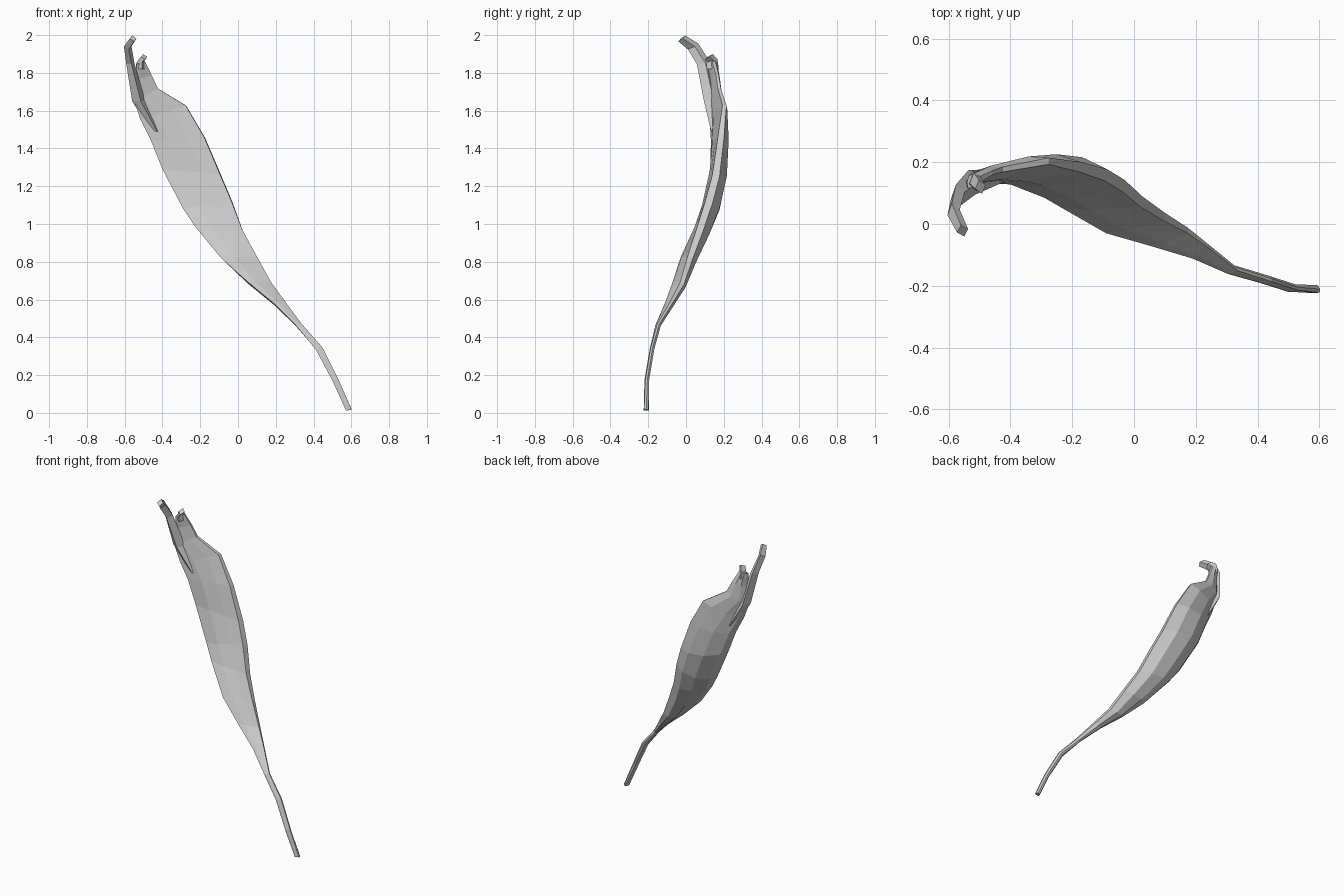
import bpy, bmesh
from mathutils import Vector as V


def loft(name, rings):
    """Skin a list of equal-length point rings and cap both ends."""
    bm = bmesh.new()
    vs = [[bm.verts.new(p) for p in r] for r in rings]
    for a, b in zip(vs, vs[1:]):
        n = len(a)
        for i in range(n):
            j = (i + 1) % n
            bm.faces.new((a[i], a[j], b[j], b[i]))
    bm.faces.new(vs[0][::-1])
    bm.faces.new(vs[-1])
    bmesh.ops.recalc_face_normals(bm, faces=bm.faces)
    me = bpy.data.meshes.new(name)
    bm.to_mesh(me)
    bm.free()
    ob = bpy.data.objects.new(name, me)
    bpy.context.collection.objects.link(ob)
    return ob


# Muscle belly with its lower tendon: (outer edge, inner edge, thickness)
sections = [
    ((.572, -.222, .012), (.602, -.222, .018), .025),
    ((.500, -.220, .170), (.532, -.214, .180), .022),
    ((.412, -.192, .335), (.446, -.186, .350), .022),
    ((.305, -.162, .465), (.335, -.150, .475), .024),
    ((.190, -.112, .580), (.248, -.080, .595), .035),
    ((.050, -.070, .695), (.180, -.030, .690), .050),
    ((-.09, -.030, .820), (.105, .010, .830), .065),
    ((-.23, .050, .990), (.030, .055, .970), .080),
    ((-.29, .085, 1.08), (-.030, .105, 1.13), .088),
    ((-.40, .128, 1.29), (-.085, .140, 1.26), .085),
    ((-.46, .132, 1.44), (-.170, .170, 1.46), .070),
    ((-.515, .125, 1.55), (-.270, .195, 1.63), .045),
    ((-.55, .120, 1.65), (-.420, .170, 1.72), .035),
    ((-.545, .125, 1.76), (-.455, .160, 1.79), .030),
    ((-.537, .115, 1.845), (-.490, .140, 1.86), .036),
]
# (position across the section, depth): front side, then back side
profile = [(0, 0), (.33, -.08), (.68, -.04), (.97, 0),
           (1, .45), (.75, .95), (.40, 1), (.10, .5)]
mids = [(V(a) + V(b)) / 2 for a, b, t in sections]
rings = []
for k, (a, b, t) in enumerate(sections):
    a, b = V(a), V(b)
    axis = mids[min(k + 1, len(mids) - 1)] - mids[max(k - 1, 0)]
    n = axis.cross(b - a).normalized()
    if n.y < 0:
        n = -n
    rings.append([a.lerp(b, u) + n * t * d for u, d in profile])
for p in rings[0]:
    p.z = max(p.z, 0)
loft("muscle_belly", rings)


def tendon(name, path):
    """Four-sided strap through (centre, half width x, half depth y, z tilt)."""
    rs = []
    for c, w, d, tilt in path:
        c = V(c)
        rs.append([c + V((w * .3, -d, -tilt)), c + V((w, d * .3, 0)),
                   c + V((-w * .3, d, tilt)), c + V((-w, -d * .3, 0))])
    loft(name, rs)


# Long upper tendon, hooking forward
tendon("long_upper_tendon", [
    ((-.435, .155, 1.49), .025, .022, 0),
    ((-.525, .135, 1.65), .035, .040, 0),
    ((-.570, .093, 1.85), .022, .035, .005),
    ((-.584, .038, 1.94), .020, .028, .015),
    ((-.555, -.022, 1.982), .018, .018, .016)])

# Short upper tendon stub
tendon("short_upper_tendon", [
    ((-.515, .140, 1.82), .024, .034, 0),
    ((-.513, .138, 1.865), .018, .028, .008),
    ((-.497, .120, 1.885), .017, .022, .014)])
